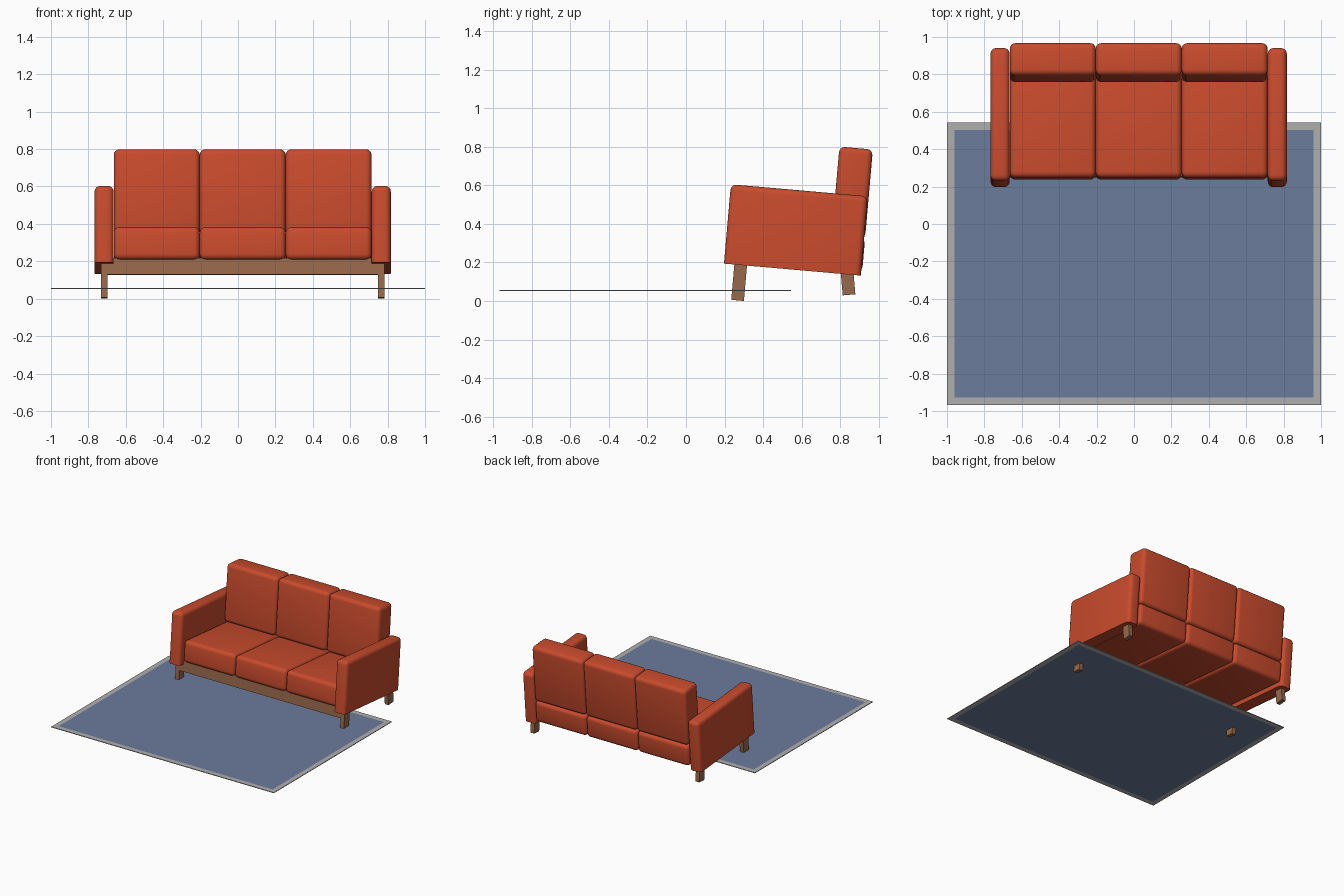
import bpy, bmesh, math
from mathutils import Matrix, Vector

if "Cube" in bpy.data.objects:
    bpy.data.objects.remove(bpy.data.objects["Cube"])


def material(name, rgb):
    m = bpy.data.materials.new(name)
    m.diffuse_color = (*rgb, 1)
    m.use_nodes = True
    m.node_tree.nodes["Principled BSDF"].inputs["Base Color"].default_value = m.diffuse_color
    return m


fabric = material("orange_fabric", (0.58, 0.07, 0.026))
wood = material("wood", (0.31, 0.14, 0.07))
blue = material("rug_blue", (0.15, 0.20, 0.33))
grey = material("rug_grey", (0.43, 0.43, 0.43))

# The sofa leans back about 5 degrees; its local origin is the front bottom of the arms
TILT = math.radians(5)
SOFA = Matrix.Translation((0.025, 0.197, 0.194)) @ Matrix.Rotation(-TILT, 4, 'X')


def finish(name, bm, mats, matrix, smooth=False):
    mesh = bpy.data.meshes.new(name)
    bm.to_mesh(mesh)
    bm.free()
    ob = bpy.data.objects.new(name, mesh)
    for m in mats:
        mesh.materials.append(m)
    ob.matrix_world = matrix
    bpy.context.collection.objects.link(ob)
    if smooth:
        bpy.ops.object.select_all(action='DESELECT')
        ob.select_set(True)
        bpy.context.view_layer.objects.active = ob
        bpy.ops.object.shade_smooth_by_angle(angle=math.radians(40))
    return ob


def box(name, lo, hi, mat, matrix=SOFA, radius=0, flat_bottom=False):
    lo, hi = Vector(lo), Vector(hi)
    bm = bmesh.new()
    bmesh.ops.create_cube(bm, size=1)
    bmesh.ops.scale(bm, vec=hi - lo, verts=bm.verts)
    bmesh.ops.translate(bm, vec=(lo + hi) / 2, verts=bm.verts)
    if radius:
        edges = [e for e in bm.edges
                 if not (flat_bottom and all(v.co.z < lo.z + 1e-4 for v in e.verts))]
        bmesh.ops.bevel(bm, geom=edges, offset=radius, segments=4,
                        profile=0.5, affect='EDGES')
    return finish(name, bm, [mat], matrix, radius > 0)


# Seat and back cushions, three of each
W = 0.4595
for i, side in enumerate(("left", "middle", "right")):
    x = (i - 1.5) * W
    box(f"seat_cushion_{side}", (x, 0.036, 0.02), (x + W, 0.718, 0.195), fabric, radius=0.03)
    box(f"back_cushion_{side}", (x, 0.544, 0.195), (x + W, 0.718, 0.657), fabric, radius=0.03)

# Arms and legs on both sides
for side, s in (("left", -1), ("right", 1)):
    cx = s * 0.741
    box(f"arm_{side}", (cx - 0.051, 0, 0), (cx + 0.051, 0.713, 0.413), fabric,
        radius=0.03, flat_bottom=True)
    box(f"front_leg_{side}", (cx - 0.017, 0.054, -0.184), (cx + 0.017, 0.12, 0.04), wood)
    # Back legs splay backwards
    foot = Matrix.Translation((0.025 + cx, 0.846, 0.032)) @ Matrix.Rotation(TILT, 4, 'X')
    box(f"back_leg_{side}", (-0.017, -0.033, 0), (0.017, 0.033, 0.13), wood, foot)

# Wooden rail under the front of the seat
box("front_rail", (-0.724, 0.056, -0.06), (0.724, 0.09, 0.03), wood)

# Rug with a grey border
bm = bmesh.new()
bmesh.ops.create_cube(bm, size=1)
bmesh.ops.scale(bm, vec=(2, 1.512, 0.005), verts=bm.verts)
bm.normal_update()
caps = [f for f in bm.faces if abs(f.normal.z) > 0.9]
bmesh.ops.inset_individual(bm, faces=caps, thickness=0.057)
for f in caps:
    f.material_index = 1
finish("rug", bm, [grey, blue], Matrix.Translation((0, -0.212, 0.055)))
